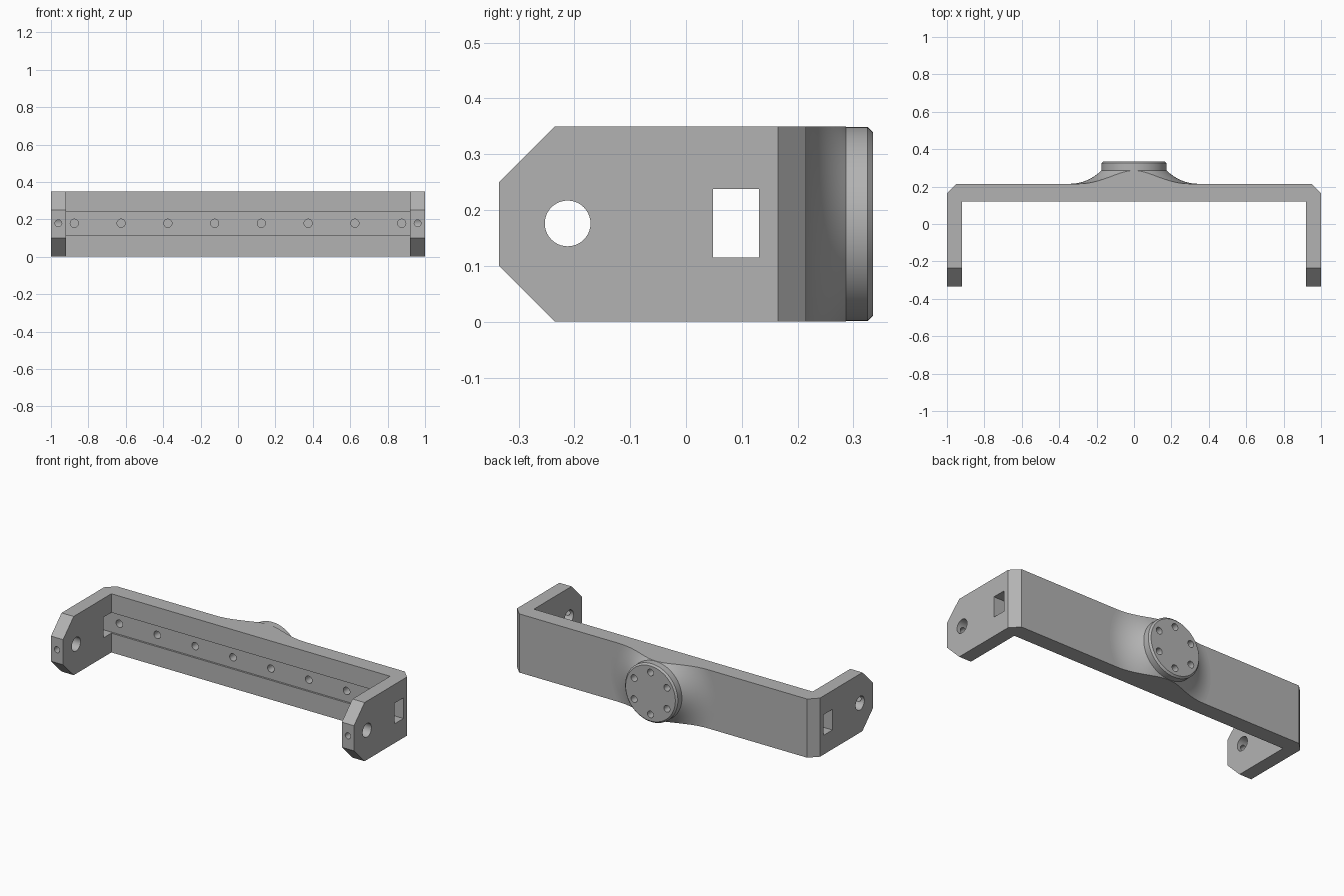
import bpy, bmesh, math
from mathutils import Matrix, Vector

if "Cube" in bpy.data.objects:
    bpy.data.objects.remove(bpy.data.objects["Cube"])

MID = 0.176          # height of the centre line
grey = bpy.data.materials.new("light_grey")
grey.diffuse_color = (0.45, 0.45, 0.45, 1)
grey.use_nodes = True
grey.node_tree.nodes["Principled BSDF"].inputs["Base Color"].default_value = grey.diffuse_color


def finish(bm, name):
    bmesh.ops.recalc_face_normals(bm, faces=bm.faces)
    me = bpy.data.meshes.new(name)
    bm.to_mesh(me)
    bm.free()
    ob = bpy.data.objects.new(name, me)
    bpy.context.collection.objects.link(ob)
    me.materials.append(grey)
    return ob


def prism(name, pts, offset):
    """Extrude a closed 3D outline along an offset."""
    bm = bmesh.new()
    face = bm.faces.new([bm.verts.new(p) for p in pts])
    out = bmesh.ops.extrude_face_region(bm, geom=[face])["geom"]
    bmesh.ops.translate(bm, vec=Vector(offset),
                        verts=[v for v in out if isinstance(v, bmesh.types.BMVert)])
    return finish(bm, name)


def lathe(name, profile, steps):
    """Revolve (radius, y) points about the y axis at the centre height."""
    bm = bmesh.new()
    rings = []
    for r, y in profile:
        rings.append([bm.verts.new((r * math.cos(a), y, MID - 0.001 + r * math.sin(a)))
                      for a in (2 * math.pi * i / steps for i in range(steps))])
    for a, b in zip(rings, rings[1:]):
        for i in range(steps):
            j = (i + 1) % steps
            bm.faces.new((a[i], a[j], b[j], b[i]))
    bm.faces.new(rings[0])
    bm.faces.new(rings[-1])
    return finish(bm, name)


def drill(centre, radius, length, axis, steps=24):
    bm = bmesh.new()
    rot = Matrix.Rotation(math.pi / 2, 4, axis)
    bmesh.ops.create_cone(bm, cap_ends=True, segments=steps, radius1=radius,
                          radius2=radius, depth=length,
                          matrix=Matrix.Translation(centre) @ rot)
    return finish(bm, "drill")


def combine(ob, other, op):
    mod = ob.modifiers.new(op, 'BOOLEAN')
    mod.operation, mod.solver, mod.object = op, 'EXACT', other
    bpy.context.view_layer.objects.active = ob
    bpy.ops.object.modifier_apply(modifier=mod.name)
    bpy.data.objects.remove(other)


# U-shaped bracket outline with chamfered back corners, mirrored in x
half = [(0.92, 0.12), (0.92, -0.5), (1, -0.5), (1, 0.165), (0.95, 0.215)]
outline = half + [(-x, y) for x, y in reversed(half)]
bracket = prism("bracket", [(x, y, -0.4) for x, y in outline], (0, 0, 1.2))

# Round mounting boss with flared base
R0, R1, Y0, Y1 = 0.345, 0.174, 0.215, 0.287
w, h = R0 - R1, Y1 - Y0
rad = (w * w + h * h) / (2 * h)
sweep = math.asin(w / rad)
flare = [(R0 - rad * math.sin(sweep * i / 14), Y0 + rad * (1 - math.cos(sweep * i / 14)))
         for i in range(15)]
boss = lathe("boss", [(R0, 0.17)] + flare + [(R1, 0.325), (R1 - 0.01, 0.335)], 96)
combine(bracket, boss, 'UNION')

# Trim everything to the side profile with its chamfered arm ends
side = [(-0.335, 0.10), (-0.235, 0), (0.5, 0), (0.5, 0.35), (-0.235, 0.35), (-0.335, 0.25)]
combine(bracket, prism("side_profile", [(-1.5, y, z) for y, z in side], (3, 0, 0)), 'INTERSECT')

# Rectangular windows in the arms, running on as a shallow groove in the back plate
slot = [(0.048, 0.115), (0.131, 0.115), (0.131, 0.238), (0.048, 0.238)]
combine(bracket, prism("slot", [(-1.2, y, z) for y, z in slot], (2.4, 0, 0)), 'DIFFERENCE')

# Pivot holes through the arms and small holes in the arm ends
for s in (-1, 1):
    combine(bracket, drill((s * 0.96, -0.212, MID), 0.041, 0.2, 'Y', 40), 'DIFFERENCE')
    combine(bracket, drill((s * 0.96, -0.3, MID + 0.003), 0.018, 0.16, 'X'), 'DIFFERENCE')

# Row of blind holes in the groove
for i in range(8):
    combine(bracket, drill((-0.875 + 0.25 * i, 0.13, MID + 0.003), 0.022, 0.1, 'X'), 'DIFFERENCE')

# Bolt circle on the boss
for i in range(6):
    a = math.radians(30 + 60 * i)
    c = (0.125 * math.cos(a), 0.335, MID - 0.001 + 0.125 * math.sin(a))
    combine(bracket, drill(c, 0.02, 0.1, 'X'), 'DIFFERENCE')

# Smooth the curved surfaces, keep the large flats flat
bpy.ops.object.select_all(action='DESELECT')
bracket.select_set(True)
bpy.context.view_layer.objects.active = bracket
bpy.ops.object.shade_smooth_by_angle(angle=math.radians(25))
for p in bracket.data.polygons:
    if p.area > 0.02:
        p.use_smooth = False
